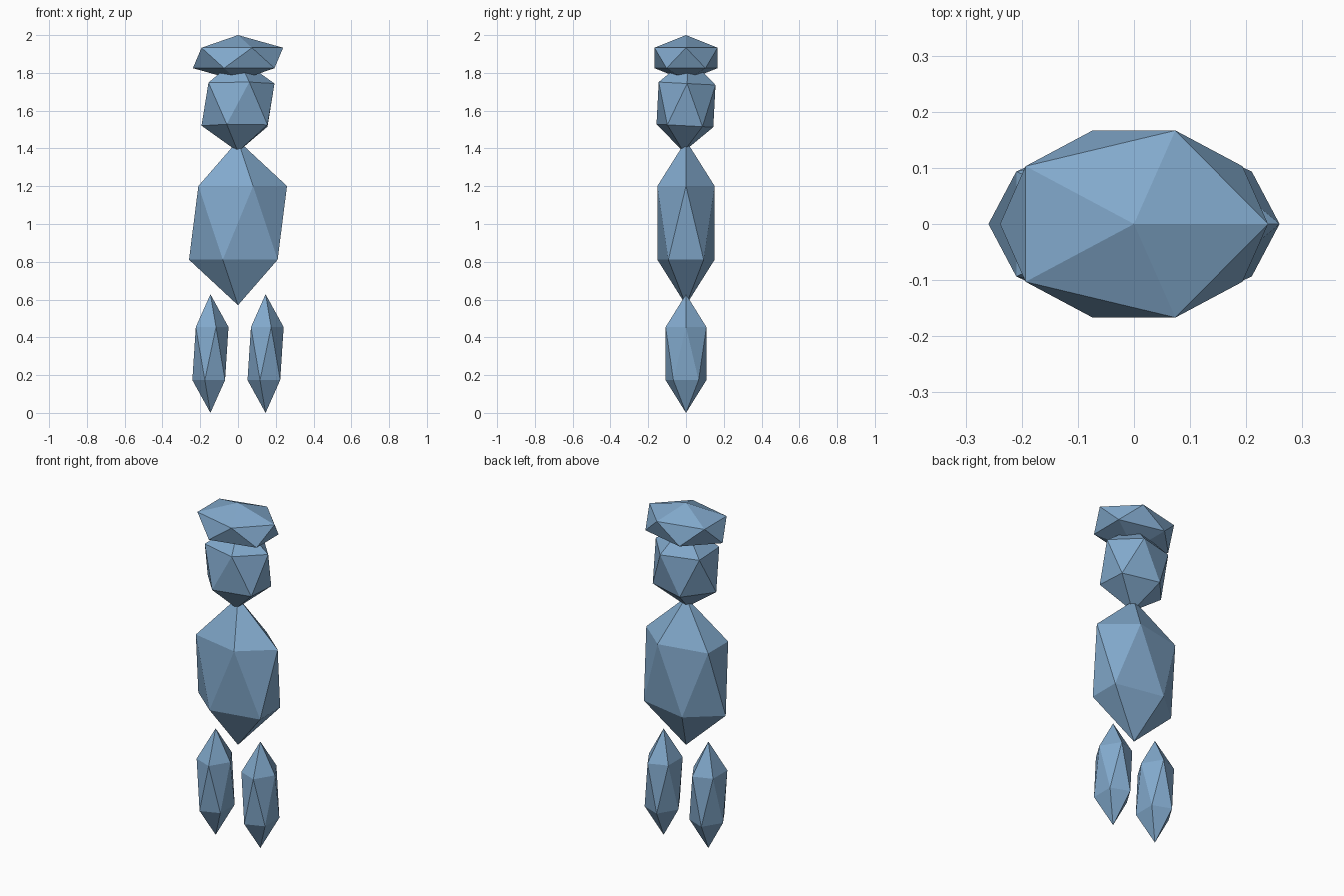
import bpy
import math

if "Cube" in bpy.data.objects:
    bpy.data.objects.remove(bpy.data.objects["Cube"])

blue = bpy.data.materials.new("steel blue")
blue.diffuse_color = (0.223, 0.397, 0.604, 1.0)
blue.use_nodes = True
blue.node_tree.nodes["Principled BSDF"].inputs["Base Color"].default_value = blue.diffuse_color


def gem(name, center, radii, tilt=0.0):
    """Stretched twenty-sided solid with flat faces."""
    bpy.ops.mesh.primitive_ico_sphere_add(
        subdivisions=1, radius=1.0, location=center,
        rotation=(math.radians(tilt), 0, 0))
    ob = bpy.context.object
    ob.name = name
    ob.scale = radii
    ob.data.materials.append(blue)
    bpy.ops.object.shade_flat()
    return ob


# Two legs, both turned the same way
for side, label in ((-1, "left_leg"), (1, "right_leg")):
    gem(label, (side * 0.146, 0, 0.314), (0.107, 0.127, 0.314))

# Body
gem("torso", (0, 0, 1.006), (0.29, 0.178, 0.436))

# Head, nodding slightly back, overlapping torso and hat
gem("head", (0, 0, 1.632), (0.216, 0.177, 0.25), tilt=-3)

# Wide flat hat
gem("hat", (0, 0, 1.879), (0.267, 0.196, 0.121))
